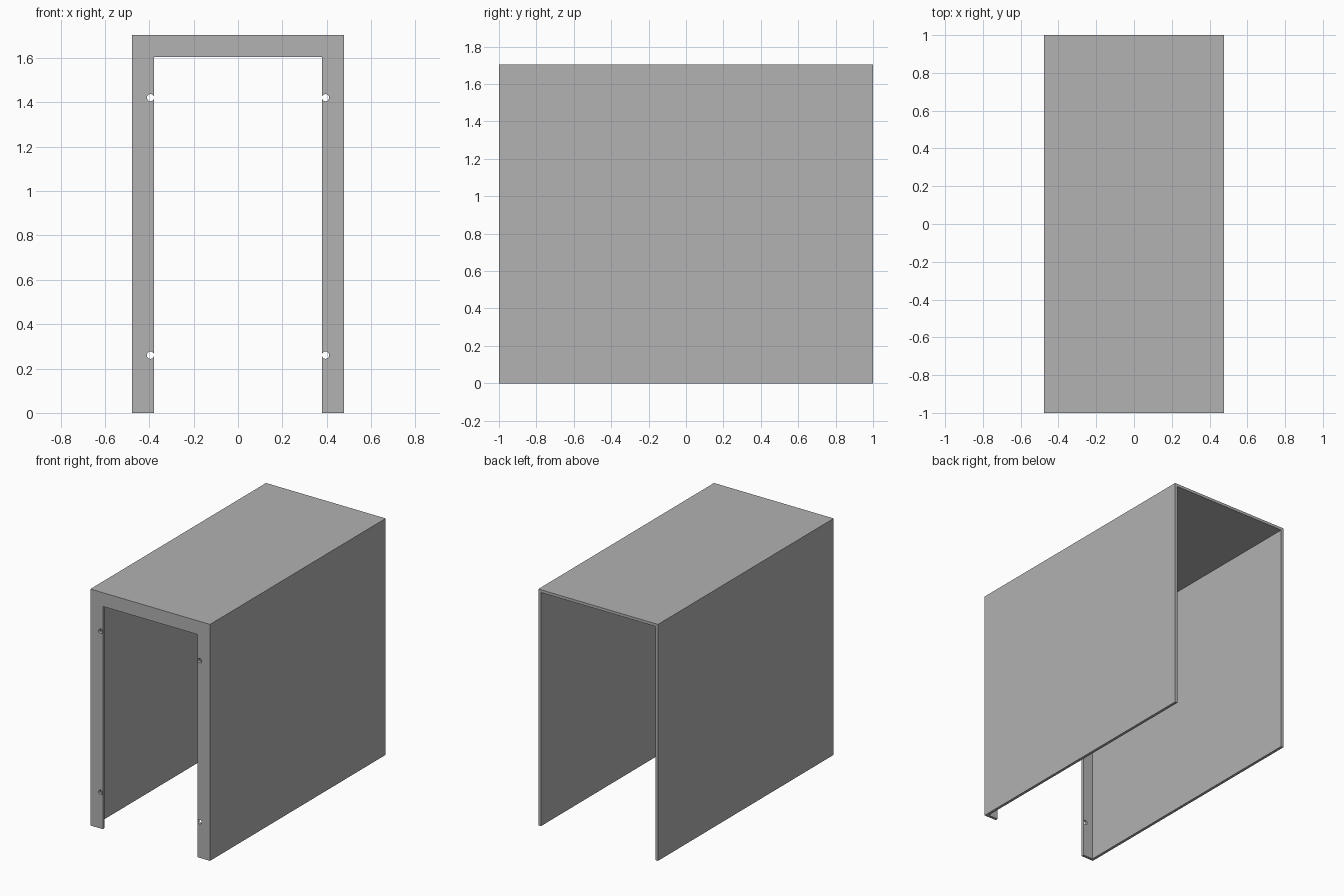
import bpy
import math

default = bpy.data.objects.get("Cube")
if default:
    bpy.data.objects.remove(default, do_unlink=True)

HALF_W, HALF_L, HEIGHT = 0.477, 1.0, 1.704
SHEET = 0.02          # sheet thickness
FLANGE = 0.099        # width of the folded front rim
HOLE_X, HOLE_R = 0.3945, 0.0163

grey = bpy.data.materials.new("sheet grey")
grey.use_nodes = True
colour = (0.445, 0.445, 0.445, 1)
grey.diffuse_color = colour
grey.node_tree.nodes["Principled BSDF"].inputs["Base Color"].default_value = colour


def box(name, half_x, y0, y1, z0, z1):
    bpy.ops.mesh.primitive_cube_add(size=1, location=(0, (y0 + y1) / 2, (z0 + z1) / 2))
    obj = bpy.context.object
    obj.name = name
    obj.scale = (2 * half_x, y1 - y0, z1 - z0)
    bpy.ops.object.transform_apply(location=True, rotation=False, scale=True)
    return obj


def cut(target, cutter):
    cutter.hide_render = True
    mod = target.modifiers.new("cut", 'BOOLEAN')
    mod.operation = 'DIFFERENCE'
    mod.solver = 'EXACT'
    mod.object = cutter
    bpy.context.view_layer.objects.active = target
    bpy.ops.object.modifier_apply(modifier=mod.name)
    bpy.data.objects.remove(cutter, do_unlink=True)


# Outer housing block
housing = box("housing_cover", HALF_W, -HALF_L, HALF_L, 0, HEIGHT)
housing.data.materials.append(grey)

# Hollow inside, open at the back and bottom
cut(housing, box("cavity_cutter", HALF_W - SHEET, -HALF_L + SHEET, HALF_L + 0.1,
                 -0.1, HEIGHT - SHEET))

# Front opening, leaving the folded rim
cut(housing, box("opening_cutter", HALF_W - FLANGE, -HALF_L - 0.1, -HALF_L + 0.1,
                 -0.1, HEIGHT - FLANGE))

# Mounting holes in the rim
for side in (-1, 1):
    for z in (0.26, 1.421):
        bpy.ops.mesh.primitive_cylinder_add(
            vertices=32, radius=HOLE_R, depth=0.1,
            location=(side * HOLE_X, -HALF_L, z), rotation=(math.pi / 2, 0, 0))
        cut(housing, bpy.context.object)

# Smooth hole walls, crisp sheet edges
bpy.ops.object.select_all(action='DESELECT')
housing.select_set(True)
bpy.context.view_layer.objects.active = housing
bpy.ops.object.shade_smooth_by_angle(angle=math.radians(30))
